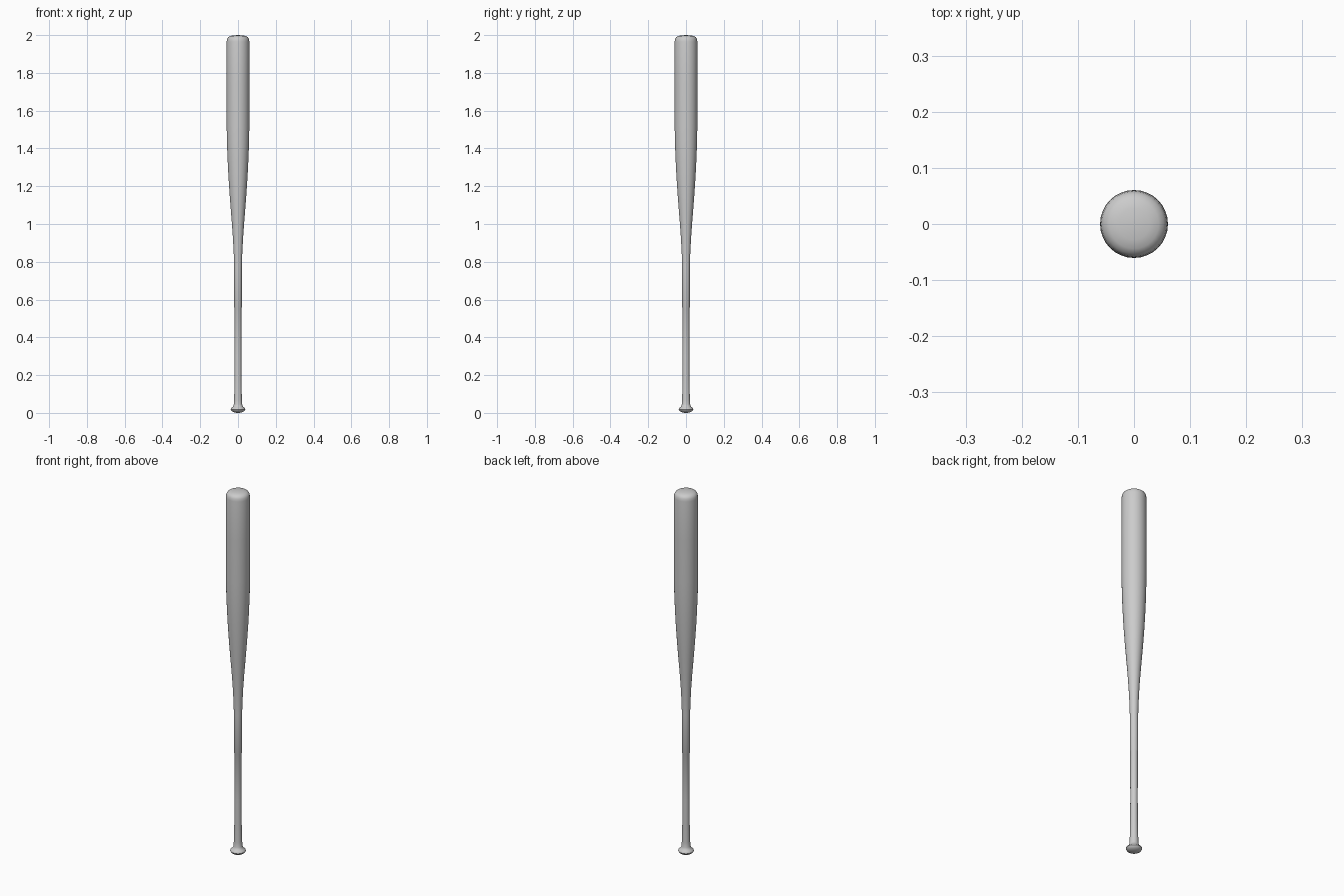
import bpy, bmesh
from math import sin, cos, pi

if "Cube" in bpy.data.objects:
    bpy.data.objects.remove(bpy.data.objects["Cube"])

SIDES = 32


def lathe(name, profile):
    """Spin a (radius, z) profile around z; radius 0 closes the ends."""
    bm = bmesh.new()
    rings = []
    for r, z in profile:
        if r == 0:
            rings.append([bm.verts.new((0, 0, z))] * SIDES)
        else:
            rings.append([bm.verts.new((r * cos(2 * pi * i / SIDES),
                                        r * sin(2 * pi * i / SIDES), z))
                          for i in range(SIDES)])
    for a, b in zip(rings, rings[1:]):
        for i in range(SIDES):
            j = (i + 1) % SIDES
            corners = list(dict.fromkeys((a[i], a[j], b[j], b[i])))
            bm.faces.new(corners)
    bmesh.ops.recalc_face_normals(bm, faces=bm.faces)
    mesh = bpy.data.meshes.new(name)
    bm.to_mesh(mesh)
    bm.free()
    obj = bpy.data.objects.new(name, mesh)
    bpy.context.collection.objects.link(obj)
    bpy.ops.object.select_all(action='DESELECT')
    obj.select_set(True)
    bpy.context.view_layer.objects.active = obj
    bpy.ops.object.shade_smooth_by_angle(angle=0.7)
    return obj


# One continuous turned body: knob, handle, taper, barrel, rounded tip
lathe("bat", [
    # knob
    (0, 0), (0.014, 0.001), (0.026, 0.005), (0.035, 0.011), (0.039, 0.018),
    (0.038, 0.023), (0.033, 0.028), (0.026, 0.034), (0.022, 0.045),
    # handle, with a slight step at the end of the grip
    (0.021, 0.07), (0.0195, 0.11), (0.0185, 0.17), (0.018, 0.3),
    (0.0185, 0.555), (0.0205, 0.56), (0.0205, 0.77),
    # taper
    (0.0225, 0.84), (0.0265, 0.92), (0.032, 1.0), (0.0385, 1.08),
    (0.0445, 1.16), (0.0505, 1.25), (0.055, 1.34), (0.0585, 1.43),
    # barrel
    (0.06, 1.52), (0.0605, 1.75), (0.06, 1.965),
    # tip
    (0.058, 1.979), (0.053, 1.988), (0.044, 1.994), (0.028, 1.998), (0, 2.0),
])
